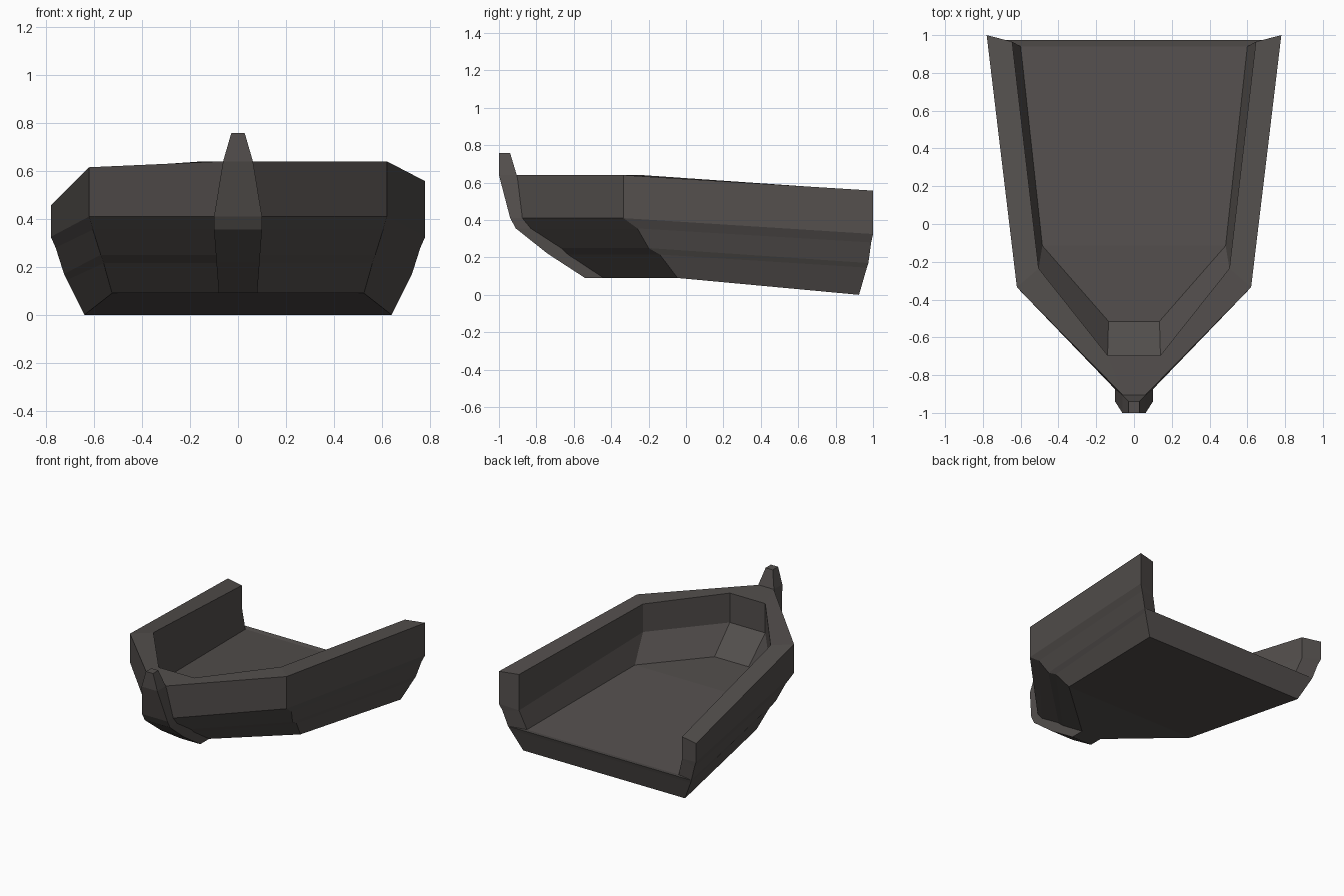
import bpy
import bmesh

cube = bpy.data.objects.get("Cube")
if cube:
    bpy.data.objects.remove(cube, do_unlink=True)

# Single weathered dark colour
COLOUR = (0.087, 0.078, 0.074, 1.0)
mat = bpy.data.materials.new("dark_weathered_wood")
mat.use_nodes = True
mat.diffuse_color = COLOUR
bsdf = mat.node_tree.nodes["Principled BSDF"]
bsdf.inputs["Base Color"].default_value = COLOUR
bsdf.inputs["Roughness"].default_value = 0.9


def finish(bm, name):
    bmesh.ops.recalc_face_normals(bm, faces=bm.faces)
    mesh = bpy.data.meshes.new(name)
    bm.to_mesh(mesh)
    bm.free()
    mesh.materials.append(mat)
    obj = bpy.data.objects.new(name, mesh)
    bpy.context.collection.objects.link(obj)
    return obj


# Half sections of the outer planking, rail to keel: (x, y, z)
OUTER = {
    "bow": [(.06, -.905, .64), (.10, -.875, .41), (.10, -.83, .355),
            (.09, -.67, .25), (.09, -.63, .215), (.08, -.44, .09)],
    "mid": [(.62, -.335, .64), (.62, -.335, .41), (.605, -.26, .355),
            (.572, -.20, .25), (.56, -.14, .215), (.525, -.045, .09)],
    "back": [(.78, 1, .557), (.78, 1, .325), (.76, .99, .28),
             (.725, .975, .17), (.713, .967, .145), (.64, .925, 0)],
}
# Half sections of the inside wall: rail, knuckle, floor
INNER = {
    "bow": [(.14, -.695, .64), (.14, -.695, .43), (.135, -.515, .255)],
    "mid": [(.505, -.235, .64), (.505, -.235, .44), (.485, -.115, .255)],
    "back": [(.645, .965, .557), (.645, .965, .30), (.60, .94, .165)],
}
# The rail is worn lower on the right side
RIGHT_DROP = {"bow": 0, "mid": .025, "back": .10}
STATIONS = ("bow", "mid", "back")


def build_hull():
    bm = bmesh.new()

    def side_rows(table, side):
        rows = {}
        for key in STATIONS:
            rows[key] = []
            for i, (x, y, z) in enumerate(table[key]):
                if i == 0 and side < 0:
                    z -= RIGHT_DROP[key]
                rows[key].append(bm.verts.new((x * side, y, z)))
        return rows

    outer = {s: side_rows(OUTER, s) for s in (1, -1)}
    inner = {s: side_rows(INNER, s) for s in (1, -1)}

    for s in (1, -1):
        o, n = outer[s], inner[s]
        for a, b in zip(STATIONS, STATIONS[1:]):
            # Planking, inside walls and the rail cap
            for rows in (o, n):
                for i in range(len(rows[a]) - 1):
                    bm.faces.new((rows[a][i], rows[b][i],
                                  rows[b][i + 1], rows[a][i + 1]))
            bm.faces.new((o[a][0], o[b][0], n[b][0], n[a][0]))
        # Broken end of each side wall
        e, w = o["back"], n["back"]
        bm.faces.new((e[0], e[1], w[1], w[0]))
        bm.faces.new((e[1], e[2], w[1]))
        bm.faces.new((e[2], e[3], w[2], w[1]))

    left, right = outer[1], outer[-1]
    il, ir = inner[1], inner[-1]
    # Keel bottom and floor across the boat
    for a, b in zip(STATIONS, STATIONS[1:]):
        for l, r in ((left, right), (il, ir)):
            bm.faces.new((l[a][-1], l[b][-1], r[b][-1], r[a][-1]))
    # Bow closing, outside and inside
    for l, r in ((left["bow"], right["bow"]), (il["bow"], ir["bow"])):
        for i in range(len(l) - 1):
            bm.faces.new((l[i], l[i + 1], r[i + 1], r[i]))
    bm.faces.new((left["bow"][0], right["bow"][0], ir["bow"][0], il["bow"][0]))
    # Broken end of the floor: lip and end planks
    l, r = left["back"], right["back"]
    bm.faces.new((il["back"][2], ir["back"][2], r[3], l[3]))
    for i in (3, 4):
        bm.faces.new((l[i], r[i], r[i + 1], l[i + 1]))
    return finish(bm, "hull")


def build_stem():
    # Stem sections from tip to keel: front y, back y, z, half width
    sections = [(-1, -.94, .757, .028), (-1, -.905, .64, .062),
                (-.94, -.86, .41, .10), (-.91, -.81, .355, .10),
                (-.74, -.61, .22, .09), (-.54, -.42, .09, .08)]
    bm = bmesh.new()
    rings = [[bm.verts.new(p) for p in
              ((-w, f, z), (w, f, z), (w, b, z), (-w, b, z))]
             for f, b, z, w in sections]
    for a, b in zip(rings, rings[1:]):
        for i in range(4):
            j = (i + 1) % 4
            bm.faces.new((a[i], a[j], b[j], b[i]))
    bm.faces.new(rings[0])
    bm.faces.new(rings[-1])
    return finish(bm, "bow_stem")


build_hull()
build_stem()
